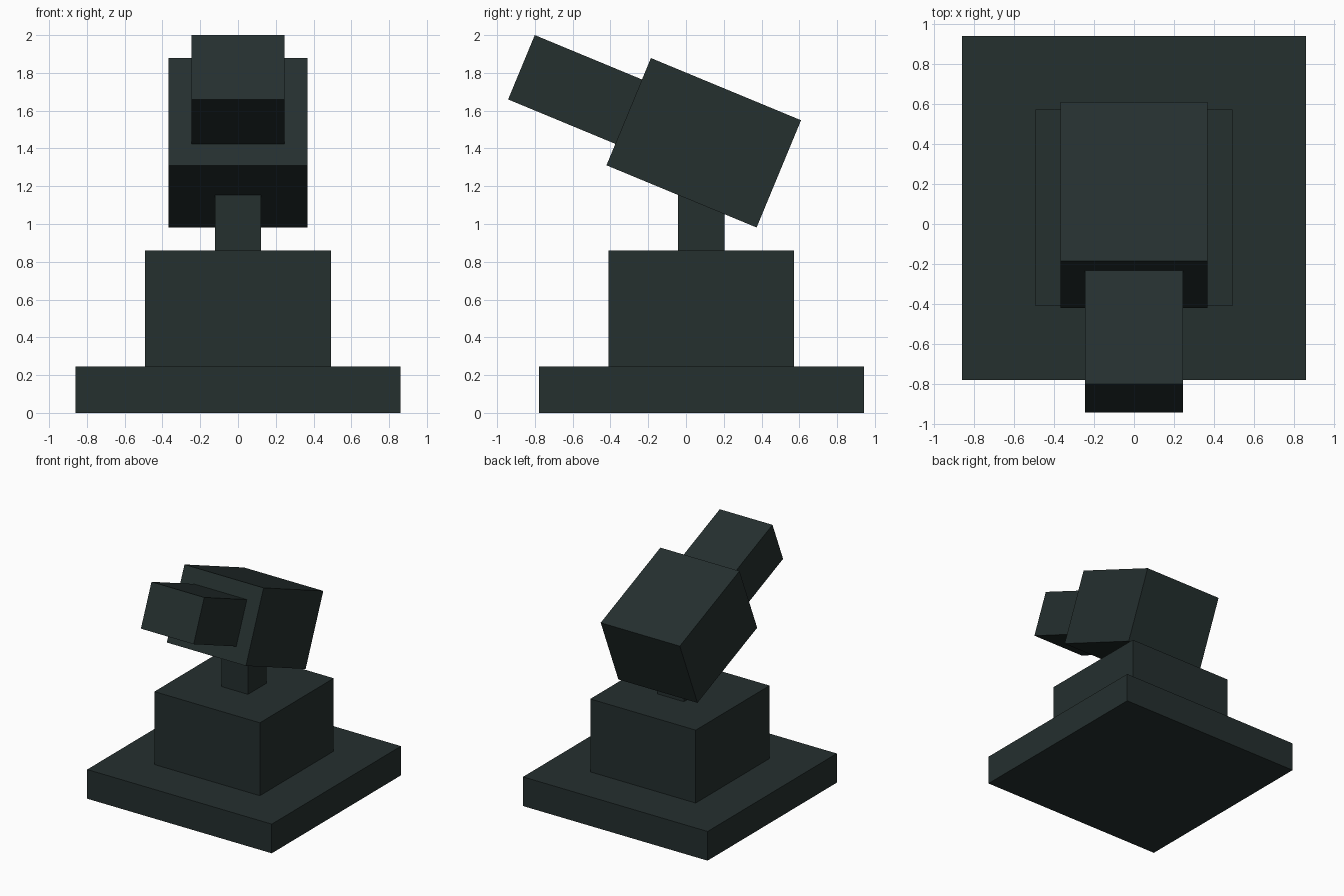
import bpy
import math

if "Cube" in bpy.data.objects:
    bpy.data.objects.remove(bpy.data.objects["Cube"])

U = 0.1229                      # modelling unit
TILT = math.radians(-22.5)      # head leans back, front end raised

mat = bpy.data.materials.new("dark slate green")
mat.diffuse_color = (0.018, 0.029, 0.028, 1)
mat.use_nodes = True
mat.node_tree.nodes["Principled BSDF"].inputs["Base Color"].default_value = mat.diffuse_color


def box(name, size, center, tilt=0.0):
    """Box with size in modelling units, centred at a world position."""
    bpy.ops.mesh.primitive_cube_add(size=1, location=center, rotation=(tilt, 0, 0))
    ob = bpy.context.object
    ob.name = name
    ob.scale = [s * U for s in size]
    ob.data.materials.append(mat)
    return ob


# Stacked pedestal and neck
Y = 0.081
z = 0.0
for name, size in (("base_plate", (14, 14, 2)),
                   ("pedestal", (8, 8, 5)),
                   ("neck", (2, 2, 3))):
    h = size[2] * U
    box(name, size, (0, Y, z + h / 2))
    z += h

# Tilted head with the barrel running out along its axis
hy, hz = 0.094, 1.43
box("head", (6, 7, 5), (0, hy, hz), TILT)
reach = 6 * U                   # half the head plus half the barrel
box("barrel", (4, 5, 3),
    (0, hy - reach * math.cos(TILT), hz - reach * math.sin(TILT)), TILT)
